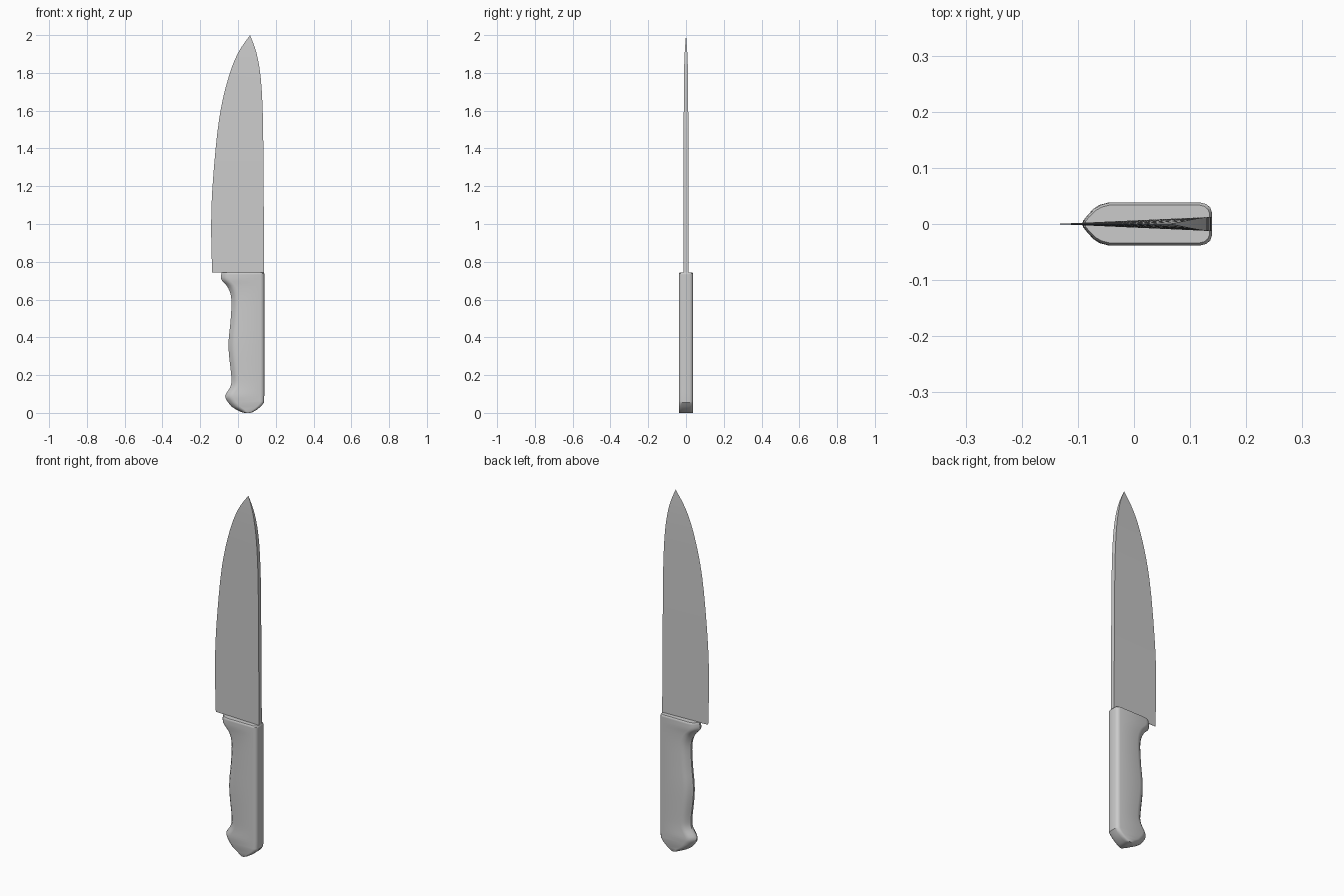
import bpy, bmesh

if "Cube" in bpy.data.objects:
    bpy.data.objects.remove(bpy.data.objects["Cube"])


def smooth_rows(rows, steps):
    """Catmull-Rom through rows of numbers (first number is height)."""
    out = []
    for i in range(len(rows) - 1):
        a, b, c, d = (rows[max(i - 1, 0)], rows[i], rows[i + 1], rows[min(i + 2, len(rows) - 1)])
        for s in range(steps):
            t = s / steps
            out.append([0.5 * (2 * q + (r - p) * t + (2 * p - 5 * q + 4 * r - u) * t * t
                               + (3 * q - p - 3 * r + u) * t ** 3)
                        for p, q, r, u in zip(a, b, c, d)])
    return out + [list(rows[-1])]


def loft(name, sections):
    """Skin a stack of closed sections and cap both ends."""
    bm = bmesh.new()
    rings = [[bm.verts.new(p) for p in s] for s in sections]
    n = len(rings[0])
    for lo, hi in zip(rings, rings[1:]):
        for i in range(n):
            j = (i + 1) % n
            bm.faces.new((lo[i], lo[j], hi[j], hi[i]))
    bm.faces.new(rings[0][::-1])
    bm.faces.new(rings[-1])
    bmesh.ops.remove_doubles(bm, verts=bm.verts, dist=1e-5)
    bmesh.ops.recalc_face_normals(bm, faces=bm.faces)
    mesh = bpy.data.meshes.new(name)
    bm.to_mesh(mesh)
    bm.free()
    ob = bpy.data.objects.new(name, mesh)
    bpy.context.collection.objects.link(ob)
    bpy.context.view_layer.objects.active = ob
    ob.select_set(True)
    bpy.ops.object.shade_smooth_by_angle(angle=0.6)
    ob.select_set(False)
    return ob


# Blade: height, cutting edge x, spine x, spine half thickness
blade_rows = [(0.742, -0.137, 0.138, 0.0125), (1.0, -0.142, 0.137, 0.0125),
              (1.24, -0.132, 0.135, 0.0125), (1.555, -0.10, 0.132, 0.012),
              (1.767, -0.053, 0.121, 0.011), (1.905, 0.0, 0.098, 0.007),
              (2.0, 0.064, 0.064, 0.0)]
loft("blade", [[(e, 0, z), (s, -t, z), (s, t, z)]
               for z, e, s, t in smooth_rows(blade_rows, 4)])


# Handle cross-section: soft finger side on the left, rounded back on the right
def handle_section(z, left, right, inset=0.0):
    half = 0.038 - inset
    k = min(1, (right - left) / 0.10)
    side = [(left, 0.006), (left + 0.008 * k, 0.016), (left + 0.018 * k, 0.027),
            (left + 0.029 * k, 0.034), (left + 0.044 * k, 0.038),
            (right - 0.020 * k, 0.038), (right - 0.010 * k, 0.0355),
            (right - 0.003 * k, 0.029), (right, 0.020)]
    side = [(x, y * half / 0.038) for x, y in side]
    return [(x, -y, z) for x, y in side] + [(x, y, z) for x, y in side[::-1]]


# Handle: height, finger side x, back x
butt_rows = [(0.0, 0.035, 0.065), (0.004, 0.018, 0.078), (0.018, -0.01, 0.102),
             (0.035, -0.036, 0.122), (0.055, -0.052, 0.138)]
grip_rows = [(0.055, -0.052, 0.138), (0.09, -0.068, 0.139), (0.14, -0.040, 0.139),
             (0.19, -0.035, 0.139), (0.31, -0.048, 0.139), (0.39, -0.049, 0.139),
             (0.49, -0.039, 0.139), (0.60, -0.035, 0.139), (0.663, -0.053, 0.139),
             (0.705, -0.088, 0.139), (0.738, -0.088, 0.139)]
rows = butt_rows[:-1] + smooth_rows(grip_rows, 4)
sections = [handle_section(*r) for r in rows]
sections.append(handle_section(0.744, -0.086, 0.135, 0.004))
loft("handle", sections)
